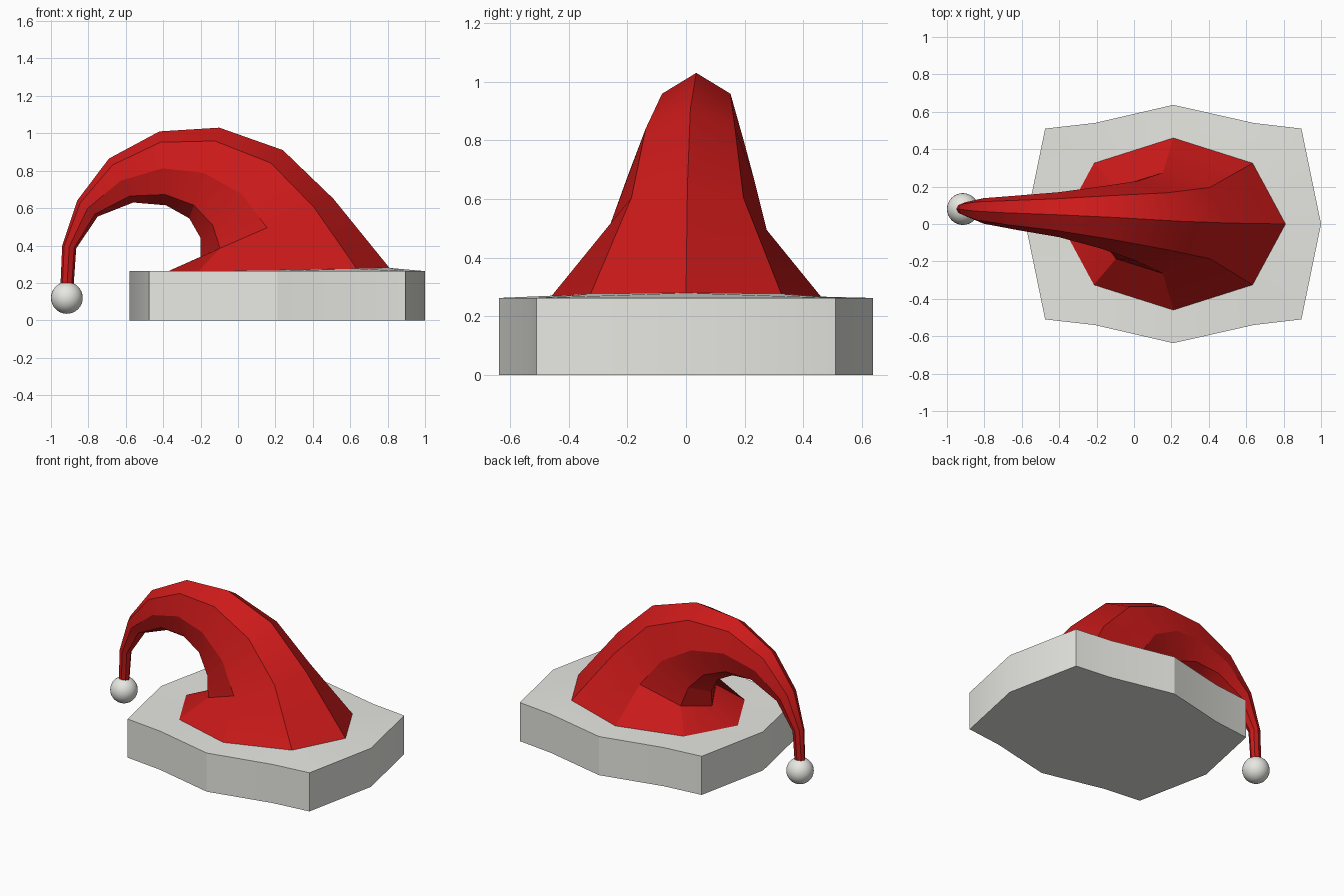
import bpy, bmesh, math
from mathutils import Vector

if "Cube" in bpy.data.objects:
    bpy.data.objects.remove(bpy.data.objects["Cube"])


def material(name, color):
    m = bpy.data.materials.new(name)
    m.diffuse_color = (*color, 1)
    m.use_nodes = True
    m.node_tree.nodes["Principled BSDF"].inputs["Base Color"].default_value = m.diffuse_color
    return m


def finish(name, bm, mat, angle):
    bmesh.ops.recalc_face_normals(bm, faces=bm.faces)
    me = bpy.data.meshes.new(name)
    bm.to_mesh(me)
    bm.free()
    me.materials.append(mat)
    ob = bpy.data.objects.new(name, me)
    bpy.context.collection.objects.link(ob)
    bpy.ops.object.select_all(action='DESELECT')
    ob.select_set(True)
    bpy.context.view_layer.objects.active = ob
    bpy.ops.object.shade_smooth_by_angle(angle=math.radians(angle))
    return ob


def ring(outer, inner, y, half_width):
    """Eight-sided elliptical section from its outer and inner (x, z) points."""
    a, e = Vector((outer[0], y, outer[1])), Vector((inner[0], y, inner[1]))
    mid, axis = (a + e) / 2, (a - e) / 2
    return [mid + axis * math.cos(t) + Vector((0, half_width * math.sin(t), 0))
            for t in (i * math.pi / 4 for i in range(8))]


red = material("red_fabric", (0.6, 0.01, 0.01))
white = material("white_trim", (0.8, 0.8, 0.76))

# Drooping cap: sections along the bend (outer point, inner point, centre y, half width)
sections = [
    ((0.81, 0.28), (-0.39, 0.255), 0.0, 0.46),
    ((0.51, 0.65), (-0.20, 0.34), 0.005, 0.27),
    ((0.24, 0.91), (-0.20, 0.44), 0.015, 0.215),
    ((-0.10, 1.03), (-0.26, 0.545), 0.035, 0.165),
    ((-0.42, 1.01), (-0.385, 0.615), 0.05, 0.12),
    ((-0.69, 0.865), (-0.56, 0.63), 0.06, 0.092),
    ((-0.86, 0.64), (-0.75, 0.555), 0.07, 0.068),
    ((-0.94, 0.40), (-0.865, 0.385), 0.08, 0.036),
    ((-0.95, 0.17), (-0.88, 0.17), 0.08, 0.03),
]
bm = bmesh.new()
loops = [[bm.verts.new(p) for p in ring(*s)] for s in sections]
for lo, hi in zip(loops, loops[1:]):
    for i in range(8):
        j = (i + 1) % 8
        bm.faces.new((lo[i], lo[j], hi[j], hi[i]))
bm.faces.new(loops[-1])
finish("cap", bm, red, 25)

# Brim: half outline mirrored across y, top sloping up to the cap's base
half = [(1.0, 0), (0.895, 0.51), (0.64, 0.54), (0.21, 0.637),
        (-0.21, 0.54), (-0.475, 0.51), (-0.58, 0)]
outline = half + [(x, -y) for x, y in half[-2:0:-1]]
bm = bmesh.new()
low = [bm.verts.new((x, y, 0)) for x, y in outline]
top = [bm.verts.new((x, y, 0.263)) for x, y in outline]
inner = [bm.verts.new(p) for p in ring(*sections[0])]
bm.faces.new(low)
for i in range(12):
    j = (i + 1) % 12
    bm.faces.new((low[i], low[j], top[j], top[i]))
match = [0, 2, 3, 4, 6, 8, 9, 10, 12]  # outline index facing each cap corner
for i in range(8):
    span = [top[k % 12] for k in range(match[i], match[i + 1] + 1)]
    bm.faces.new(span + [inner[(i + 1) % 8], inner[i]])
finish("brim", bm, white, 25)

# Pompom on the tip
bm = bmesh.new()
bmesh.ops.create_uvsphere(bm, u_segments=32, v_segments=16, radius=0.085)
bmesh.ops.translate(bm, vec=(-0.915, 0.08, 0.12), verts=bm.verts)
finish("pompom", bm, white, 40)
